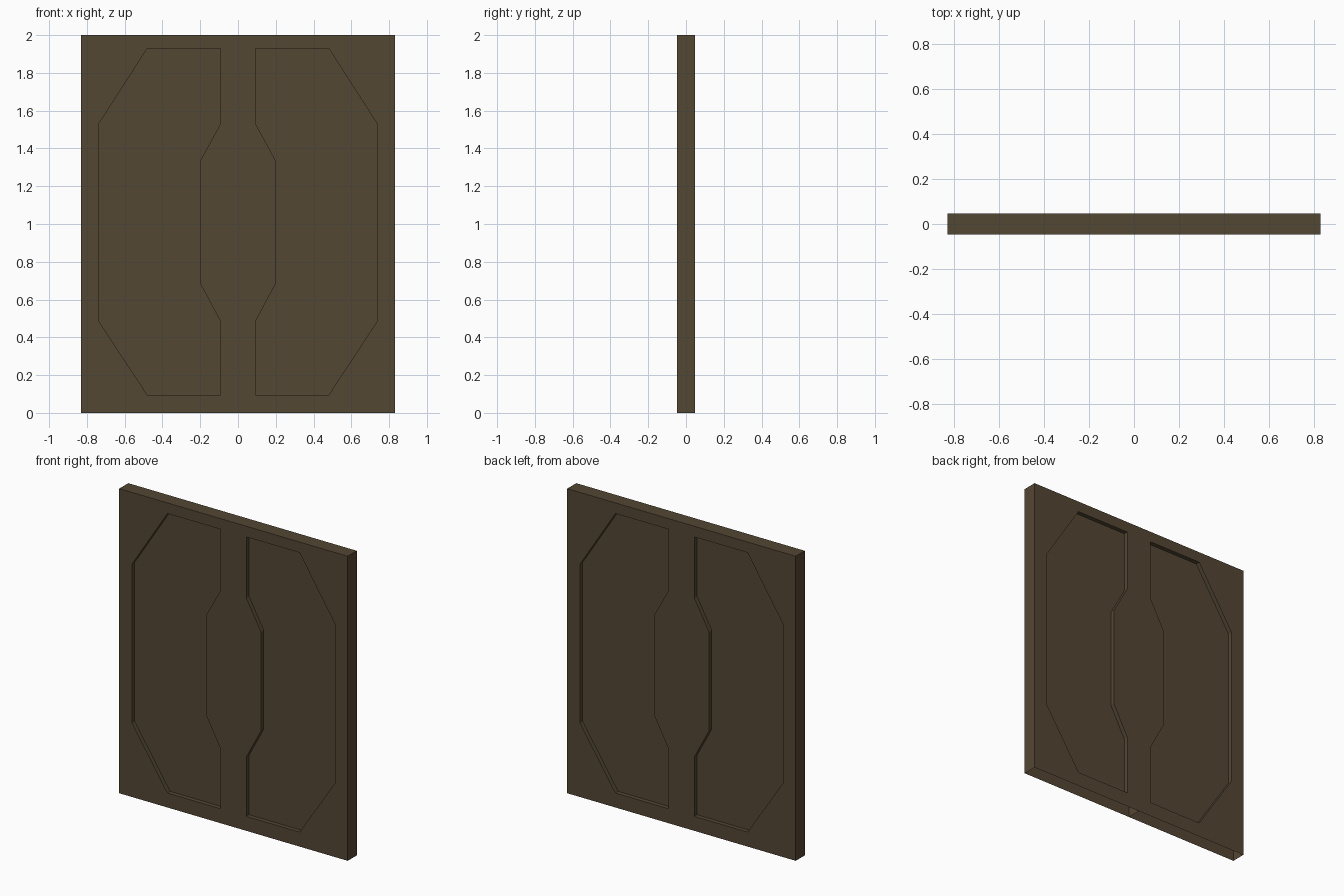
import bpy, bmesh

if "Cube" in bpy.data.objects:
    bpy.data.objects.remove(bpy.data.objects["Cube"])

HALF_W, HALF_T, HEIGHT, RECESS = 0.83, 0.047, 2.0, 0.028

# Outline of one recessed panel (x, z) on the right-hand half
PANEL = [(0.093, 0.095), (0.48, 0.095), (0.737, 0.485), (0.737, 1.53), (0.48, 1.93),
         (0.093, 1.93), (0.093, 1.53), (0.20, 1.335), (0.20, 0.685), (0.093, 0.485)]

wood = bpy.data.materials.new("dark brown wood")
wood.diffuse_color = (0.088, 0.063, 0.034, 1)
wood.use_nodes = True
wood.node_tree.nodes["Principled BSDF"].inputs["Base Color"].default_value = wood.diffuse_color


def make_object(name, bm):
    mesh = bpy.data.meshes.new(name)
    bm.to_mesh(mesh)
    bm.free()
    mesh.materials.append(wood)
    obj = bpy.data.objects.new(name, mesh)
    bpy.context.collection.objects.link(obj)
    return obj


def loop_at(bm, points, y):
    verts = [bm.verts.new((x, y, z)) for x, z in points]
    edges = [bm.edges.new((a, b)) for a, b in zip(verts, verts[1:] + verts[:1])]
    return verts, edges


def face(bm, verts, normal_axis, sign):
    f = bm.faces.new(verts)
    f.normal_update()
    if f.normal[normal_axis] * sign < 0:
        f.normal_flip()
    return f


# Door shell: right half with a recessed panel on each side, open underneath
bm = bmesh.new()
rims = []
for side in (-1, 1):
    y = side * HALF_T
    outer, outer_edges = loop_at(bm, [(0, 0), (HALF_W, 0), (HALF_W, HEIGHT), (0, HEIGHT)], y)
    rim, rim_edges = loop_at(bm, PANEL, y)
    filled = bmesh.ops.triangle_fill(bm, use_beauty=True, use_dissolve=False,
                                     edges=outer_edges + rim_edges, normal=(0, side, 0))
    for f in filled["geom"]:
        if isinstance(f, bmesh.types.BMFace):
            f.normal_update()
            if f.normal.y * side < 0:
                f.normal_flip()
    # Sunken floor and the walls around it
    floor, _ = loop_at(bm, PANEL, y - side * RECESS)
    face(bm, floor, 1, side)
    n = len(PANEL)
    for i in range(n):
        j = (i + 1) % n
        quad = [rim[i], rim[j], floor[j], floor[i]]
        bm.faces.new(quad if side > 0 else quad[::-1])
    rims.append(outer)

# Outer side and top of the slab
front, back = rims
face(bm, [front[1], front[2], back[2], back[1]], 0, 1)
face(bm, [front[2], front[3], back[3], back[2]], 2, 1)
bm.normal_update()
shell = make_object("door_shell", bm)
mirror = shell.modifiers.new("mirror", 'MIRROR')
mirror.use_clip = True

# Upright divider between the two hollow halves
bm = bmesh.new()
bm.faces.new([bm.verts.new((0, y, z)) for y, z in
              ((-HALF_T, 0), (HALF_T, 0), (HALF_T, HEIGHT), (-HALF_T, HEIGHT))])
make_object("centre_divider", bm)
